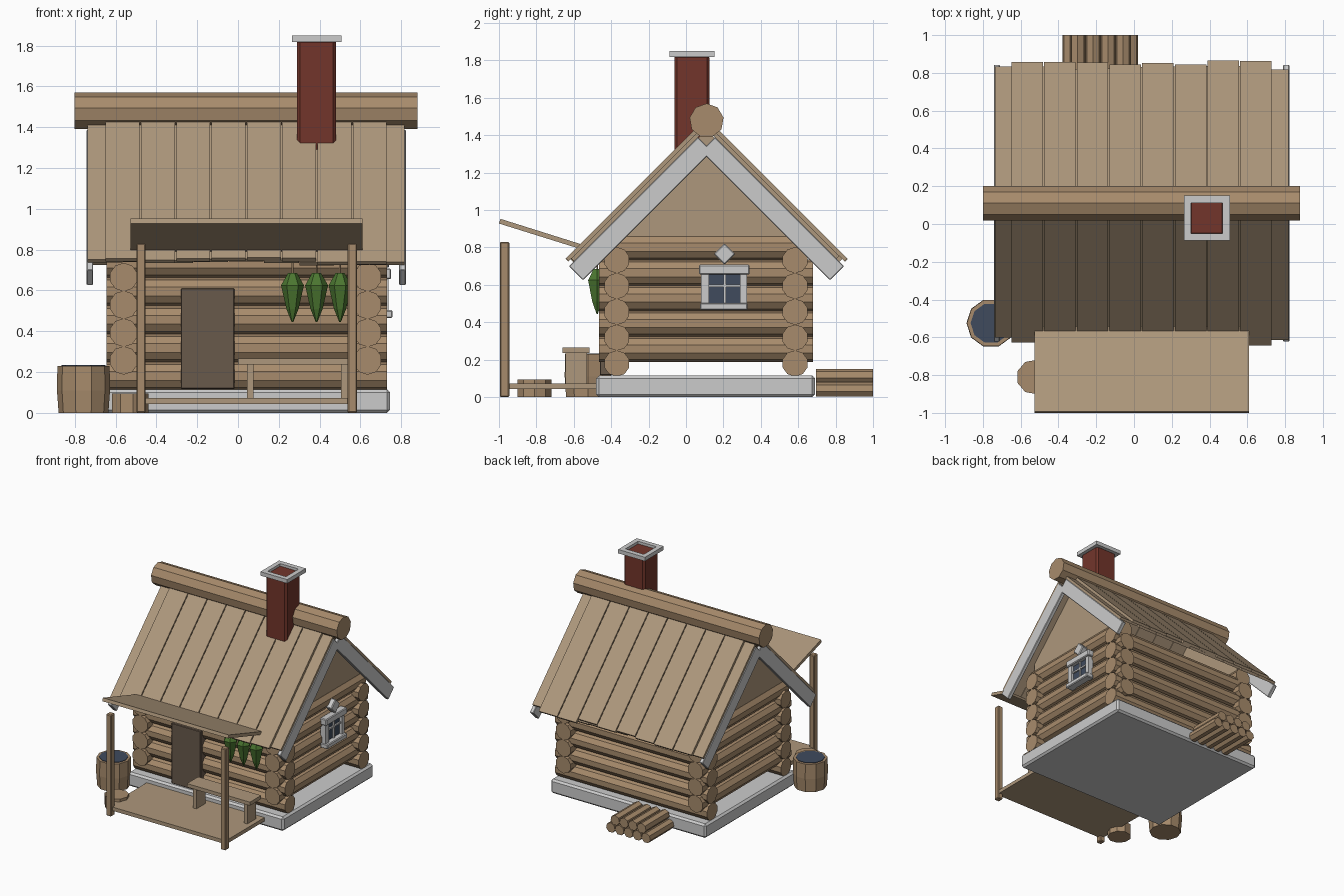
import bpy, bmesh, random
from math import sin, cos, pi, sqrt
from mathutils import Vector as V

if "Cube" in bpy.data.objects:
    bpy.data.objects.remove(bpy.data.objects["Cube"])

random.seed(4)


def mat(name, r, g, b):
    m = bpy.data.materials.new(name)
    m.diffuse_color = (r, g, b, 1)
    m.use_nodes = True
    m.node_tree.nodes["Principled BSDF"].inputs["Base Color"].default_value = m.diffuse_color
    return m


LOG = mat("log_wood", .39, .26, .15)
PLANK = mat("plank_wood", .42, .31, .20)
DARK = mat("door_wood", .14, .10, .07)
BRICK = mat("brick_red", .17, .036, .024)
GREEN = mat("leaf_green", .07, .18, .03)
WATER = mat("water_blue", .05, .07, .11)


def mesh(name, verts, faces, m=None, bevel=0):
    me = bpy.data.meshes.new(name)
    me.from_pydata([tuple(v) for v in verts], [], faces)
    bm = bmesh.new()
    bm.from_mesh(me)
    bmesh.ops.recalc_face_normals(bm, faces=bm.faces)
    bm.to_mesh(me)
    bm.free()
    ob = bpy.data.objects.new(name, me)
    bpy.context.collection.objects.link(ob)
    if m:
        me.materials.append(m)
    if bevel:
        b = ob.modifiers.new("bevel", 'BEVEL')
        b.width, b.segments = bevel, 1
    return ob


def prism(name, axis, profile, a, b, m=None, bevel=0):
    """Extrude a closed 2D profile along x or z from a to b."""
    n = len(profile)
    put = (lambda p, t: (t, p[0], p[1])) if axis == 'x' else (lambda p, t: (p[0], p[1], t))
    verts = [put(p, t) for t in (a, b) for p in profile]
    faces = [(i, (i + 1) % n, n + (i + 1) % n, n + i) for i in range(n)]
    faces += [tuple(range(n)), tuple(range(n, 2 * n))]
    return mesh(name, verts, faces, m, bevel)


def box(name, x, y, z, m=None, bevel=0):
    return prism(name, 'z', [(x[0], y[0]), (x[1], y[0]), (x[1], y[1]), (x[0], y[1])], z[0], z[1], m, bevel)


def tube(name, rings, n, m=None):
    """Loft n-sided rings given as (centre, radius) along a straight axis."""
    c = [V(p) for p, r in rings]
    ax = (c[-1] - c[0]).normalized()
    u = V((1, 0, 0)) if abs(ax.z) > .9 else V((0, 0, 1))
    w = ax.cross(u)
    verts = [p + (u * cos(2 * pi * i / n) + w * sin(2 * pi * i / n)) * r
             for p, (_, r) in zip(c, rings) for i in range(n)]
    faces = [(k * n + i, k * n + (i + 1) % n, (k + 1) * n + (i + 1) % n, (k + 1) * n + i)
             for k in range(len(rings) - 1) for i in range(n)]
    faces += [tuple(range(n)), tuple(range(len(verts) - n, len(verts)))]
    return mesh(name, verts, faces, m)


def log(name, a, b, r, n=9, m=LOG):
    return tube(name, [(a, r), (b, r)], n, m)


CX, CY = .04, .11

# foundation
box("foundation", (-.66, .745), (-.48, .69), (0, .115), None, .015)

# log walls, interlocking courses
for i in range(5):
    z = .18 + .138 * i
    for y, side in ((-.37, "front"), (.583, "back")):
        log(f"{side}_wall_log_{i}", (-.645, y, z), (.73, y, z), .07, 10)
    z = .257 + .136 * i
    e = .03 if i == 4 else 0
    for x, side in ((-.56, "left"), (.635, "right")):
        log(f"{side}_wall_log_{i}", (x, -.465 + e, z), (x, .68 - e, z), .07, 10)

# gables
for x, side in ((-.60, "left"), (.60, "right")):
    prism(f"{side}_gable", 'x', [(-.40, .82), (.62, .82), (.62, .92), (CY, 1.43), (-.40, .92)],
          x, x + .075, PLANK)


# sloped roof pieces: t runs down the slope, n is the height above the underside
def slope(name, s, x, t, n, m=None, bevel=0):
    k = 1 / sqrt(2)
    pts = [(CY + s * (a + b) * k, 1.435 + (b - a) * k)
           for a, b in ((t[0], n[0]), (t[1], n[0]), (t[1], n[1]), (t[0], n[1]))]
    return prism(name, 'x', pts, x[0], x[1], m, bevel)


for s, side in ((-1, "front"), (1, "back")):
    for i in range(9):
        x = CX + (i - 4) * .173
        slope(f"{side}_roof_lower_board_{i}", s, (x - .085, x + .085), (.02, .995 + random.uniform(-.015, .015)),
              (0, .02), PLANK)
    for i in range(8):
        x = CX + (i - 3.5) * .173
        slope(f"{side}_roof_upper_board_{i}", s, (x - .083, x + .083), (.03, 1.01 + random.uniform(-.018, .018)),
              (.021, .042), PLANK)
    for x in (-.742, .79):
        slope(f"{side}_bargeboard", s, (x, x + .032), (.064, 1.04), (-.106, 0), None, .004)
log("ridge_log", (-.80, CY, 1.478), (.88, CY, 1.478), .092)

# chimney with framed cap
box("chimney", (.29, .48), (-.062, .125), (1.15, 1.83), BRICK, .014)
for i, (x, y) in enumerate((((.265, .507), (-.088, -.05)), ((.265, .507), (.112, .152)),
                            ((.265, .303), (-.05, .112)), ((.469, .507), (-.05, .112)))):
    box(f"chimney_cap_{i}", x, y, (1.818, 1.85))

# porch deck, posts and awning
box("porch_deck", (-.49, .575), (-.975, -.47), (.043, .073), PLANK)
for x in (-.475, .56):
    box("porch_post", (x - .023, x + .023), (-.995, -.945), (0, .83), LOG, .006)
prism("awning", 'x', [(-1, .928), (-.52, .778), (-.512, .802), (-.992, .953)], -.527, .61, PLANK)

# door
box("door", (-.28, -.017), (-.46, -.37), (.117, .61), DARK, .004)

# bench
box("bench_seat", (0, .57), (-.66, -.515), (.237, .266), PLANK)
for x in (.06, .52):
    box("bench_leg", (x - .016, x + .016), (-.645, -.53), (.073, .238), PLANK)

# window on the right wall
W = .69
box("window_glass", (W, .715), (.11, .30), (.49, .66), WATER)
box("window_left_jamb", (W, .737), (.08, .122), (.465, .66))
box("window_right_jamb", (W, .737), (.29, .325), (.465, .66))
box("window_sill", (W, .758), (.075, .33), (.465, .503), None, .006)
box("window_head", (W, .75), (.07, .34), (.655, .708), None, .006)
box("window_mullion", (W, .727), (.2, .213), (.49, .66))
box("window_crossbar", (W, .727), (.11, .30), (.59, .603))
prism("window_diamond", 'x', [(.206, .707), (.264, .765), (.206, .823), (.148, .765)], W, .74, None, .006)

# hanging herb bundles
for x in (.267, .385, .50):
    y = -.475
    tube("herb_bundle", [((x, y, .445), .004), ((x, y, .51), .03), ((x, y, .625), .056), ((x, y, .685), .022)],
         6, GREEN)
    log("herb_string", (x, y, .67), (x, y, .80), .005, 5)

# water barrel and stump
bx, by = -.757, -.525
tube("barrel", [((bx, by, z), r) for z, r in ((0, .122), (.11, .13), (.23, .128))], 10, LOG)
log("barrel_water", (bx, by, .2), (bx, by, .234), .108, 10, WATER)
log("chopping_stump", (-.53, -.81, 0), (-.53, -.81, .095), .092, 9)

# wood pile behind the house
for row, (count, z) in enumerate(((5, .04), (4, .11))):
    for i in range(count):
        x = -.178 + (i - (count - 1) / 2) * .08
        log(f"firewood_{row}_{i}", (x, .695, z), (x, 1.0, z), .041, 7)
